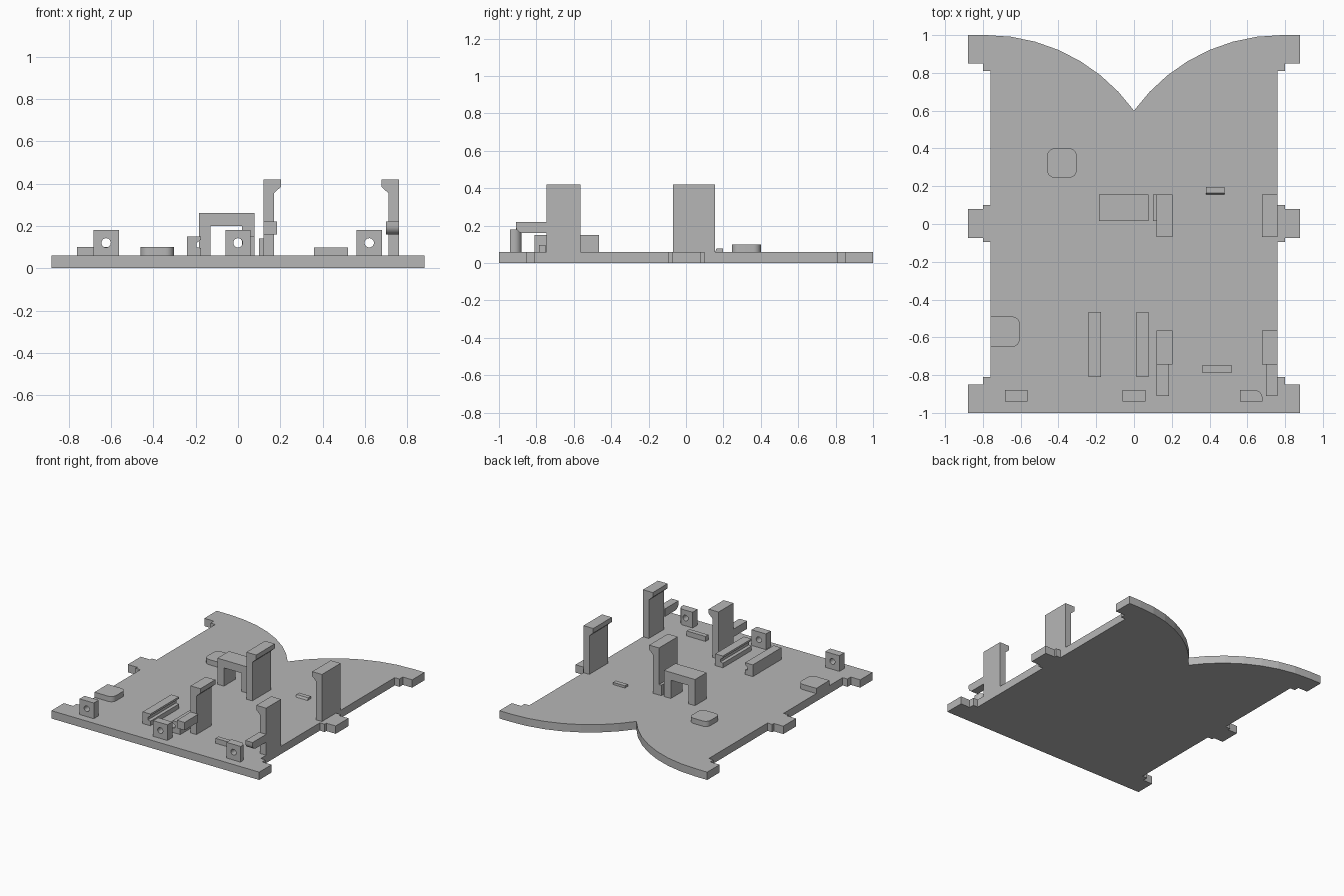
import bpy, bmesh, math
from mathutils import Vector

default = bpy.data.objects.get("Cube")
if default:
    bpy.data.objects.remove(default, do_unlink=True)

grey = bpy.data.materials.new("plain_grey")
grey.use_nodes = True
GREY = (0.47, 0.47, 0.47, 1)
grey.diffuse_color = GREY
grey.node_tree.nodes["Principled BSDF"].inputs["Base Color"].default_value = GREY

DECK = 0.06   # top of the base plate


def prism(name, outline, axis, lo, hi):
    """Extrude a 2D outline along an axis; the outline uses the other two axes in order."""
    def place(p, d):
        c = list(p)
        c.insert("xyz".index(axis), d)
        return Vector(c)
    bm = bmesh.new()
    face = bm.faces.new([bm.verts.new(place(p, lo)) for p in outline])
    ext = bmesh.ops.extrude_face_region(bm, geom=[face])
    verts = [g for g in ext["geom"] if isinstance(g, bmesh.types.BMVert)]
    bmesh.ops.translate(bm, verts=verts, vec=place((0, 0), hi - lo))
    bmesh.ops.recalc_face_normals(bm, faces=bm.faces)
    mesh = bpy.data.meshes.new(name)
    bm.to_mesh(mesh)
    bm.free()
    mesh.materials.append(grey)
    obj = bpy.data.objects.new(name, mesh)
    bpy.context.collection.objects.link(obj)
    return obj


def rounded(a0, a1, b0, b1, radii=(0, 0, 0, 0), steps=6):
    """Rectangle outline with a radius per corner, counter-clockwise from the low corner."""
    pts = []
    corners = ((a0, b0, 1, 1), (a1, b0, -1, 1), (a1, b1, -1, -1), (a0, b1, 1, -1))
    for i, ((a, b, sa, sb), r) in enumerate(zip(corners, radii)):
        if not r:
            pts.append((a, b))
            continue
        for k in range(steps + 1):
            t = math.pi * (1 + i / 2 + k / steps / 2)
            pts.append((a + sa * r + r * math.cos(t), b + sb * r + r * math.sin(t)))
    return pts


def box(name, x0, x1, y0, y1, top, bottom=DECK):
    return prism(name, rounded(x0, x1, y0, y1), "z", bottom, top)


def smooth(obj):
    bpy.ops.object.select_all(action="DESELECT")
    obj.select_set(True)
    bpy.context.view_layer.objects.active = obj
    bpy.ops.object.shade_smooth_by_angle(angle=math.radians(35))


# Base plate: tabbed sides and two arcs meeting in a notch at the back
side = [(0.88, -1), (0.88, -0.85), (0.80, -0.85), (0.80, -0.81), (0.76, -0.81),
        (0.76, -0.095), (0.80, -0.095), (0.80, -0.075), (0.88, -0.075),
        (0.88, 0.08), (0.80, 0.08), (0.80, 0.10), (0.76, 0.10),
        (0.76, 0.81), (0.80, 0.81), (0.80, 0.85), (0.88, 0.85), (0.88, 1)]
R = 0.96
sweep = math.asin(0.78 / R)
for k in range(8):
    t = sweep * k / 7
    side.append((0.78 - R * math.sin(t), 1 - R + R * math.cos(t)))
side[-1] = (0, 0.6)
prism("base_plate", side + [(-x, y) for x, y in reversed(side[:-1])], "z", 0, DECK)

# Four hooked clips, hooks facing each other
for row, y0, y1 in (("front", -0.745, -0.565), ("back", -0.07, 0.155)):
    for name, wall, d in (("right", 0.12, 1), ("left", 0.76, -1)):
        hook = [(0, DECK), (0.05, DECK), (0.05, 0.355), (0.083, 0.385), (0.083, 0.42), (0, 0.42)]
        prism(f"{row}_{name}_clip", [(wall + d * x, z) for x, z in hook], "y", y0, y1)

# Arms reaching forward from the front clips
prism("right_clip_arm", rounded(-0.91, -0.745, 0.16, 0.22), "x", 0.12, 0.185)
smooth(prism("left_clip_arm", rounded(-0.91, -0.745, 0.16, 0.22, (0.04, 0, 0, 0)), "x", 0.70, 0.76))

# Pierced lugs along the front edge
for name, x, r in (("right", -0.623, 0), ("middle", 0, 0), ("left", 0.62, 0.04)):
    lug = prism(f"{name}_lug", rounded(x - 0.06, x + 0.06, -0.94, -0.88, (0, 0, r, 0)), "z", DECK, 0.18)
    circle = [(x + 0.022 * math.cos(k * math.tau / 24), 0.12 + 0.022 * math.sin(k * math.tau / 24))
              for k in range(24)]
    cutter = prism("lug_hole_cutter", circle, "y", -1, -0.8)
    cutter.hide_render = True
    mod = lug.modifiers.new("hole", "BOOLEAN")
    mod.operation, mod.solver, mod.object = "DIFFERENCE", "EXACT", cutter
    bpy.context.view_layer.objects.active = lug
    bpy.ops.object.modifier_apply(modifier=mod.name)
    bpy.data.objects.remove(cutter, do_unlink=True)
    smooth(lug)

# Pair of grooved rails, grooves facing inward
rail = [(0, DECK), (0.065, DECK), (0.065, 0.095), (0.045, 0.10), (0.045, 0.12),
        (0.065, 0.135), (0.065, 0.15), (0, 0.15)]
for name, wall, d in (("right", -0.24, 1), ("left", 0.078, -1)):
    prism(f"{name}_rail", [(wall + d * x, z) for x, z in rail], "y", -0.81, -0.465)

# Bridge over the deck and the small block next to it
prism("bridge", [(-0.185, DECK), (-0.13, DECK), (-0.13, 0.20), (0.02, 0.20), (0.02, DECK),
                 (0.078, DECK), (0.078, 0.26), (-0.185, 0.26)], "y", 0.015, 0.155)
box("bridge_block", 0.10, 0.12, 0.015, 0.155, 0.14)

# Rounded pads
c = 0.04
smooth(prism("back_pad", rounded(-0.46, -0.303, 0.245, 0.40, (c, c, c, c)), "z", DECK, 0.10))
smooth(prism("side_pad", rounded(-0.76, -0.605, -0.65, -0.49, (0, c, c, 0)), "z", DECK, 0.10))

# Low stops
box("front_stop", 0.36, 0.52, -0.785, -0.75, 0.098)
prism("back_stop", [(0.155, DECK), (0.197, DECK), (0.197, 0.077), (0.163, 0.077)], "x", 0.38, 0.48)
